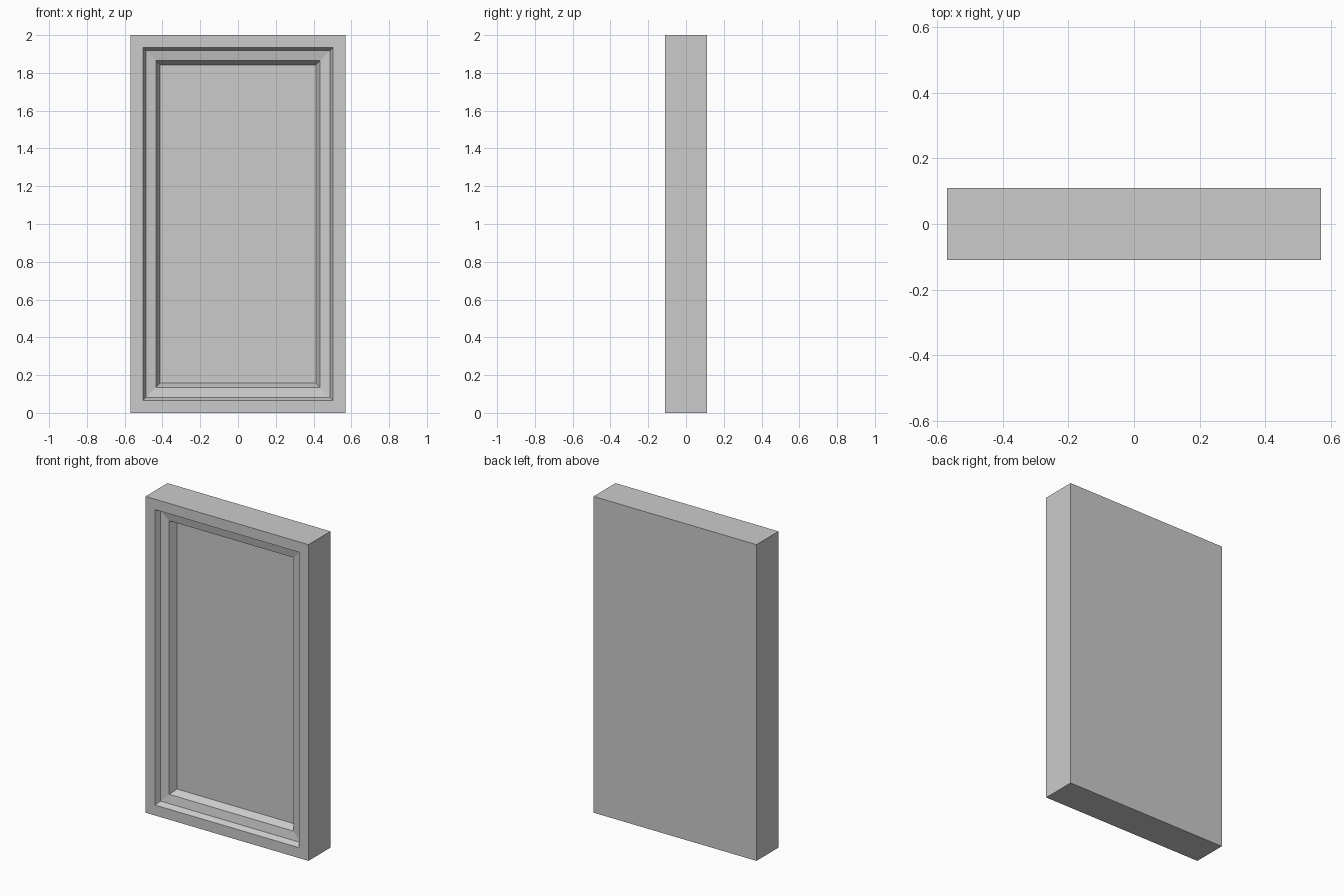
import bpy, bmesh

if "Cube" in bpy.data.objects:
    bpy.data.objects.remove(bpy.data.objects["Cube"])

W, D, H = 0.57, 0.11, 2.0   # half width, half depth, height

# (inset from outer edge, depth behind the front face)
STEPS = [(0.066, 0.0), (0.082, 0.034), (0.135, 0.044), (0.157, 0.09)]

bm = bmesh.new()

# solid slab
bmesh.ops.create_cube(bm, size=1)
for v in bm.verts:
    v.co = (v.co.x * 2 * W, v.co.y * 2 * D, (v.co.z + 0.5) * H)
bm.normal_update()

# stepped, moulded recess in the front face
panel = min(bm.faces, key=lambda f: f.calc_center_median().y)
last = 0.0
for inset, depth in STEPS:
    bmesh.ops.inset_region(bm, faces=[panel], thickness=inset - last, use_even_offset=True)
    for v in panel.verts:
        v.co.y = -D + depth
    bm.normal_update()
    last = inset

bmesh.ops.recalc_face_normals(bm, faces=bm.faces[:])
mesh = bpy.data.meshes.new("framed_panel")
bm.to_mesh(mesh)
bm.free()
bpy.context.collection.objects.link(bpy.data.objects.new("framed_panel", mesh))
